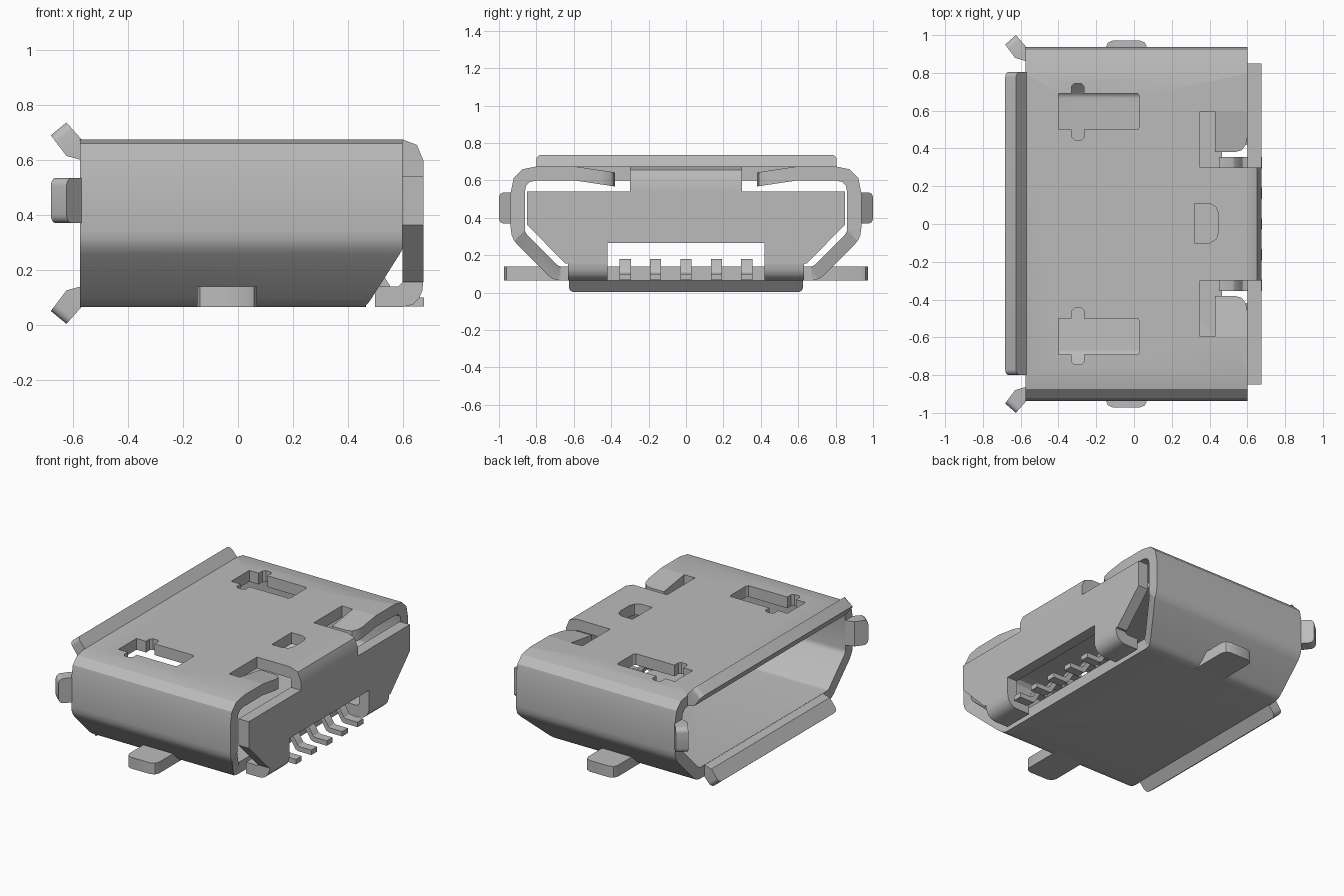
import bpy, bmesh, math
from mathutils import Vector

cube = bpy.data.objects.get("Cube")
if cube:
    bpy.data.objects.remove(cube, do_unlink=True)

metal = bpy.data.materials.new("plain_grey")
metal.use_nodes = True
GREY = (0.5, 0.5, 0.5, 1)
metal.diffuse_color = GREY
metal.node_tree.nodes["Principled BSDF"].inputs["Base Color"].default_value = GREY


def finish(name, bm):
    bmesh.ops.recalc_face_normals(bm, faces=bm.faces)
    me = bpy.data.meshes.new(name)
    bm.to_mesh(me)
    bm.free()
    me.materials.append(metal)
    ob = bpy.data.objects.new(name, me)
    bpy.context.collection.objects.link(ob)
    return ob


def activate(ob):
    bpy.ops.object.select_all(action='DESELECT')
    ob.select_set(True)
    bpy.context.view_layer.objects.active = ob


def smooth(ob):
    activate(ob)
    bpy.ops.object.shade_smooth_by_angle(angle=math.radians(32))


def prism(name, pts, axis, lo, hi, tip=None, radius=0.03, remap=None):
    """Extrude a 2D outline along an axis; tip names the outline edge whose ends are rounded."""
    def place(p, t):
        co = {'x': (t, p[0], p[1]), 'y': (p[0], t, p[1]), 'z': (p[0], p[1], t)}[axis]
        return remap(*co) if remap else co
    bm = bmesh.new()
    rings = [[bm.verts.new(place(p, t)) for p in pts] for t in (lo, hi)]
    for r in rings:
        bm.faces.new(r)
    n = len(pts)
    for i in range(n):
        j = (i + 1) % n
        bm.faces.new((rings[0][i], rings[0][j], rings[1][j], rings[1][i]))
    if tip:
        edges = [bm.edges.get((r[tip[0]], r[tip[1]])) for r in rings]
        bmesh.ops.bevel(bm, geom=edges, offset=radius, segments=4, profile=0.5, affect='EDGES')
    ob = finish(name, bm)
    smooth(ob)
    return ob


def box(name, x, y, z):
    return prism(name, [(x[0], y[0]), (x[1], y[0]), (x[1], y[1]), (x[0], y[1])], 'z', *z)


def mirrored(half):
    return half + [(-a, b) for a, b in reversed(half)]


def rounded(corners, steps=3):
    """Replace each (y, z, tangent length) corner by a short curve."""
    out = []
    n = len(corners)
    for i, (y, z, t) in enumerate(corners):
        p = Vector((y, z))
        a = p + (Vector(corners[i - 1][:2]) - p).normalized() * t
        b = p + (Vector(corners[(i + 1) % n][:2]) - p).normalized() * t
        for k in range(steps + 1):
            u = k / steps
            out.append(a * (1 - u) ** 2 + p * 2 * u * (1 - u) + b * u * u)
    return out


def ring_corners(half):
    return half + [(-y, z, t) for y, z, t in reversed(half)]


# Shell: folded sheet tube running along x
outer = rounded(ring_corners([(0.937, 0.675, 0.14), (0.937, 0.292, 0.05), (0.71, 0.065, 0.04)]))
inner = rounded(ring_corners([(0.862, 0.60, 0.065), (0.862, 0.322, 0.02), (0.68, 0.14, 0.015)]))
bm = bmesh.new()
loops = [[bm.verts.new((x, p.x, p.y)) for p in prof]
         for x, prof in ((-0.575, outer), (0.60, outer), (0.60, inner), (-0.575, inner))]
n = len(outer)
for k in range(4):
    a, b = loops[k], loops[(k + 1) % 4]
    for i in range(n):
        j = (i + 1) % n
        bm.faces.new((a[i], a[j], b[j], b[i]))
shell = finish("shell", bm)

# Openings: latch holes, corner slots, centre window, shortened floor and sloped lower walls
cutters = [
    box("floor_cutter", (0.467, 0.7), (-0.67, 0.67), (-0.1, 0.16)),
    prism("window_cutter", [(0.32, -0.10), (0.40, -0.10), (0.435, -0.08), (0.448, -0.04),
                            (0.448, 0.05), (0.435, 0.09), (0.40, 0.108), (0.32, 0.108)], 'z', 0.5, 0.8),
]
for s in (1, -1):
    latch = [(-0.40, 0.50), (-0.33, 0.50), (-0.33, 0.46), (-0.315, 0.445), (-0.28, 0.445),
             (-0.265, 0.46), (-0.265, 0.50), (0.02, 0.50), (0.03, 0.515), (0.03, 0.675),
             (0.02, 0.69), (-0.265, 0.69), (-0.265, 0.73), (-0.28, 0.745), (-0.315, 0.745),
             (-0.33, 0.73), (-0.33, 0.69), (-0.40, 0.69)]
    cutters.append(prism("latch_cutter", [(x, s * y) for x, y in latch], 'z', 0.5, 0.8))
    cutters.append(box("slot_cutter", (0.35, 0.7), sorted((s * 0.30, s * 0.595)), (0.5, 0.8)))
    # Cut square to the slanted wall
    cutters.append(prism("wall_cutter", [(0.467, 0.0), (0.467, 0.065), (0.615, 0.298), (0.615, 0.0)],
                         'y', -0.12, 0.05, remap=lambda x, t, z: (x, s * (z + 0.645 + t), z - t)))
for c in cutters:
    c.hide_render = True
    mod = shell.modifiers.new("cut", 'BOOLEAN')
    mod.operation = 'DIFFERENCE'
    mod.solver = 'EXACT'
    mod.object = c
    activate(shell)
    bpy.ops.object.modifier_apply(modifier=mod.name)
for c in cutters:
    bpy.data.objects.remove(c, do_unlink=True)
smooth(shell)

# Flared lips around the mouth
lip = [(-0.57, 0.675), (-0.625, 0.737), (-0.682, 0.69), (-0.625, 0.615), (-0.57, 0.60)]
prism("top_lip", lip, 'y', -0.80, 0.805, (1, 2))
prism("bottom_lip", [(x, 0.74 - z) for x, z in lip], 'y', -0.625, 0.625, (1, 2))
side_lip = [(-0.57, 0.937), (-0.625, 1.0), (-0.682, 0.95), (-0.63, 0.88), (-0.57, 0.862)]

for s, side in ((1, "left"), (-1, "right")):
    prism(side + "_lip", [(x, s * y) for x, y in side_lip], 'z', 0.37, 0.535, (1, 2))

    # Mounting leg
    leg = [(-0.15, 0.67), (-0.15, 0.932), (-0.138, 0.96), (-0.11, 0.972),
           (0.03, 0.972), (0.058, 0.96), (0.07, 0.932), (0.07, 0.67)]
    prism(side + "_mounting_leg", [(x, s * y) for x, y in leg], 'z', 0.065, 0.14)

    # Rear spring flap, sloping down toward its free end
    flap = [(0.43, 0.595), (0.43, 0.38), (0.53, 0.38), (0.57, 0.39), (0.592, 0.42), (0.60, 0.46), (0.60, 0.595)]
    prism(side + "_spring_flap", [(x, s * y) for x, y in flap], 'z', 0.60, 0.675,
          remap=lambda x, y, z: (x, y, z - 0.15 * (0.595 - abs(y))))

    # Curved rear foot
    foot = [(0.50, 0.065), (0.60, 0.065), (0.635, 0.073), (0.66, 0.096), (0.672, 0.125),
            (0.675, 0.155), (0.60, 0.155), (0.585, 0.14), (0.50, 0.14)]
    prism(side + "_rear_foot", foot, 'y', *sorted((s * 0.42, s * 0.63)))

# Rear tab folded down from the roof into the cover plate
prism("rear_tab", [(0.59, 0.675), (0.60, 0.675), (0.652, 0.655), (0.675, 0.60),
                   (0.675, 0.54), (0.60, 0.54), (0.60, 0.60), (0.59, 0.60)], 'y', -0.30, 0.30)

# Rear cover plate with a notch for the contacts
prism("rear_cover_plate", mirrored([(0.85, 0.54), (0.85, 0.363), (0.645, 0.155), (0.42, 0.155), (0.42, 0.265)]),
      'x', 0.60, 0.675)

# Five stepped contacts
pin = [(0.45, 0.145), (0.515, 0.145), (0.56, 0.075), (0.58, 0.067), (0.677, 0.067), (0.677, 0.10),
       (0.59, 0.10), (0.575, 0.107), (0.535, 0.172), (0.52, 0.18), (0.45, 0.18)]
for i in range(5):
    y = (i - 2) * 0.1625
    prism(f"contact_{i + 1}", pin, 'y', y - 0.03, y + 0.03)
